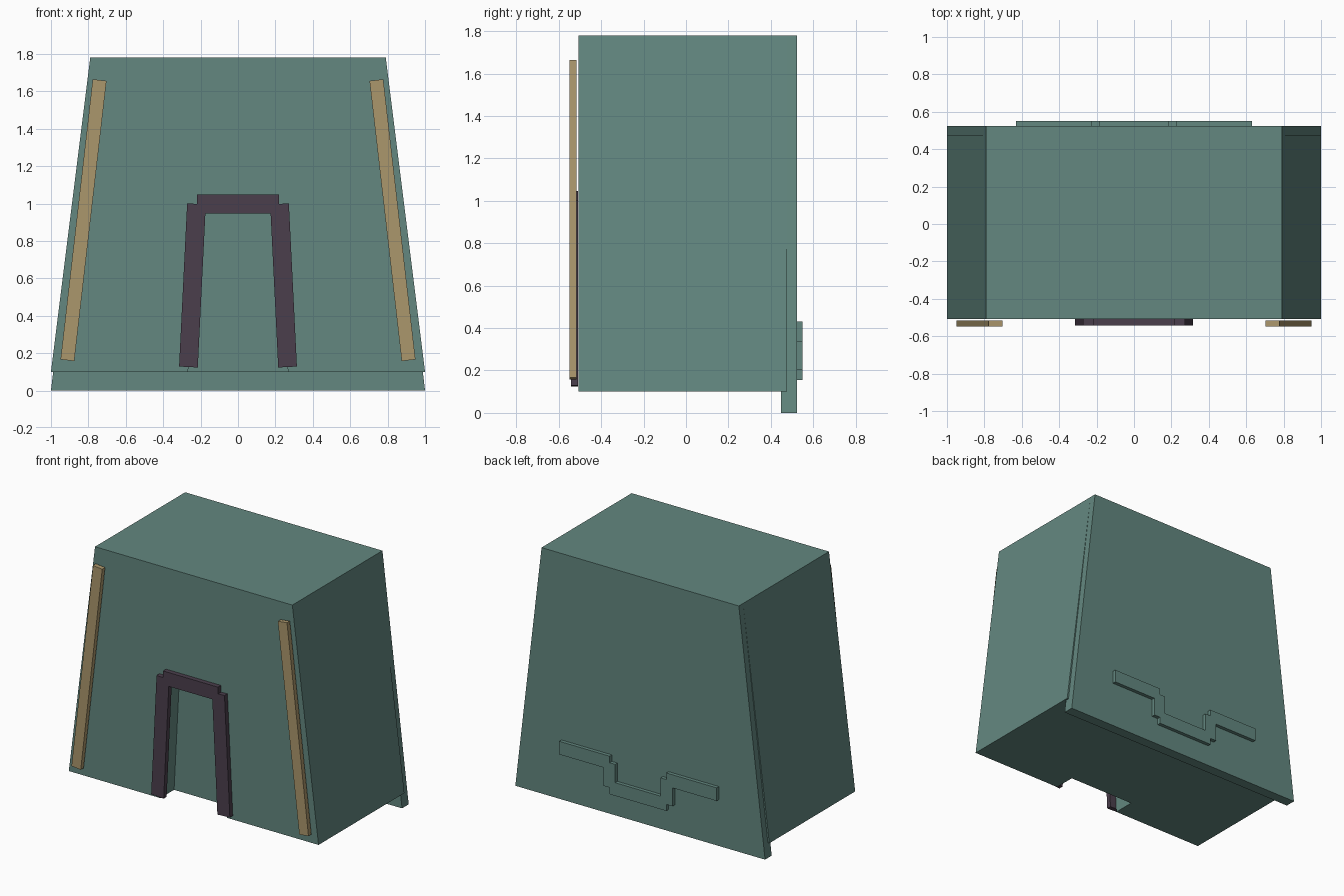
import bpy, bmesh
from mathutils import Vector

if "Cube" in bpy.data.objects:
    bpy.data.objects.remove(bpy.data.objects["Cube"])


def material(name, rgb):
    m = bpy.data.materials.new(name)
    m.diffuse_color = (*rgb, 1)
    m.use_nodes = True
    m.node_tree.nodes["Principled BSDF"].inputs["Base Color"].default_value = m.diffuse_color
    return m


TEAL = material("muted_teal", (0.125, 0.245, 0.215))
TAN = material("tan", (0.41, 0.31, 0.15))
PLUM = material("dark_plum", (0.070, 0.049, 0.073))


def prism(name, profiles, y0, y1, mat):
    """Extrude one or more convex or concave (x, z) outlines from y0 to y1."""
    bm = bmesh.new()
    for pts in profiles:
        face = bm.faces.new([bm.verts.new((x, y0, z)) for x, z in pts])
        ext = bmesh.ops.extrude_face_region(bm, geom=[face], use_keep_orig=True)
        verts = [v for v in ext["geom"] if isinstance(v, bmesh.types.BMVert)]
        bmesh.ops.translate(bm, verts=verts, vec=(0, y1 - y0, 0))
    bmesh.ops.recalc_face_normals(bm, faces=bm.faces)
    me = bpy.data.meshes.new(name)
    bm.to_mesh(me)
    bm.free()
    me.materials.append(mat)
    ob = bpy.data.objects.new(name, me)
    bpy.context.collection.objects.link(ob)
    return ob


def taper(bottom, top, z0, z1):
    return [(-bottom, z0), (bottom, z0), (top, z1), (-top, z1)]


def strip(a, b, width):
    """Rectangle of given width around the segment a-b in the xz plane."""
    a, b = Vector(a), Vector(b)
    d = (b - a).normalized()
    n = Vector((-d.y, d.x)) * width / 2
    return [tuple(p) for p in (a - n, b - n, b + n, a + n)]


def flip(pts):
    return [(-x, z) for x, z in pts]


# Tapered body with a shallow doorway recess
body = prism("body", [taper(1.0, 0.79, 0.10, 1.78)], -0.507, 0.475, TEAL)
cutter = prism("doorway_cutter", [taper(0.272, 0.22, 0.0, 0.998)], -0.7, -0.35, TEAL)
cutter.hide_render = True
cutter.hide_viewport = True
cut = body.modifiers.new("doorway", 'BOOLEAN')
cut.operation = 'DIFFERENCE'
cut.solver = 'EXACT'
cut.object = cutter

# Back panel reaching the ground
prism("back_panel", [taper(1.0, 0.79, 0.0, 1.78)], 0.448, 0.524, TEAL)

# Door frame: two leaning posts and a lintel
post = strip((-0.265, 0.126), (-0.222, 0.998), 0.10)
lintel = strip((-0.22, 0.997), (0.22, 0.997), 0.10)
prism("door_frame", [post, flip(post), lintel], -0.543, -0.509, PLUM)

# Slanted trim along both front edges
trim = strip((-0.912, 0.162), (-0.74, 1.66), 0.074)
prism("edge_trim", [trim, flip(trim)], -0.549, -0.516, TAN)

# Stepped raised band on the back
arm = strip((0.227, 0.383), (0.63, 0.383), 0.095)
drop = strip((0.23, 0.203), (0.23, 0.383), 0.095)
base = strip((-0.227, 0.203), (0.227, 0.203), 0.095)
prism("back_band", [arm, flip(arm), drop, flip(drop), base], 0.515, 0.55, TEAL)
